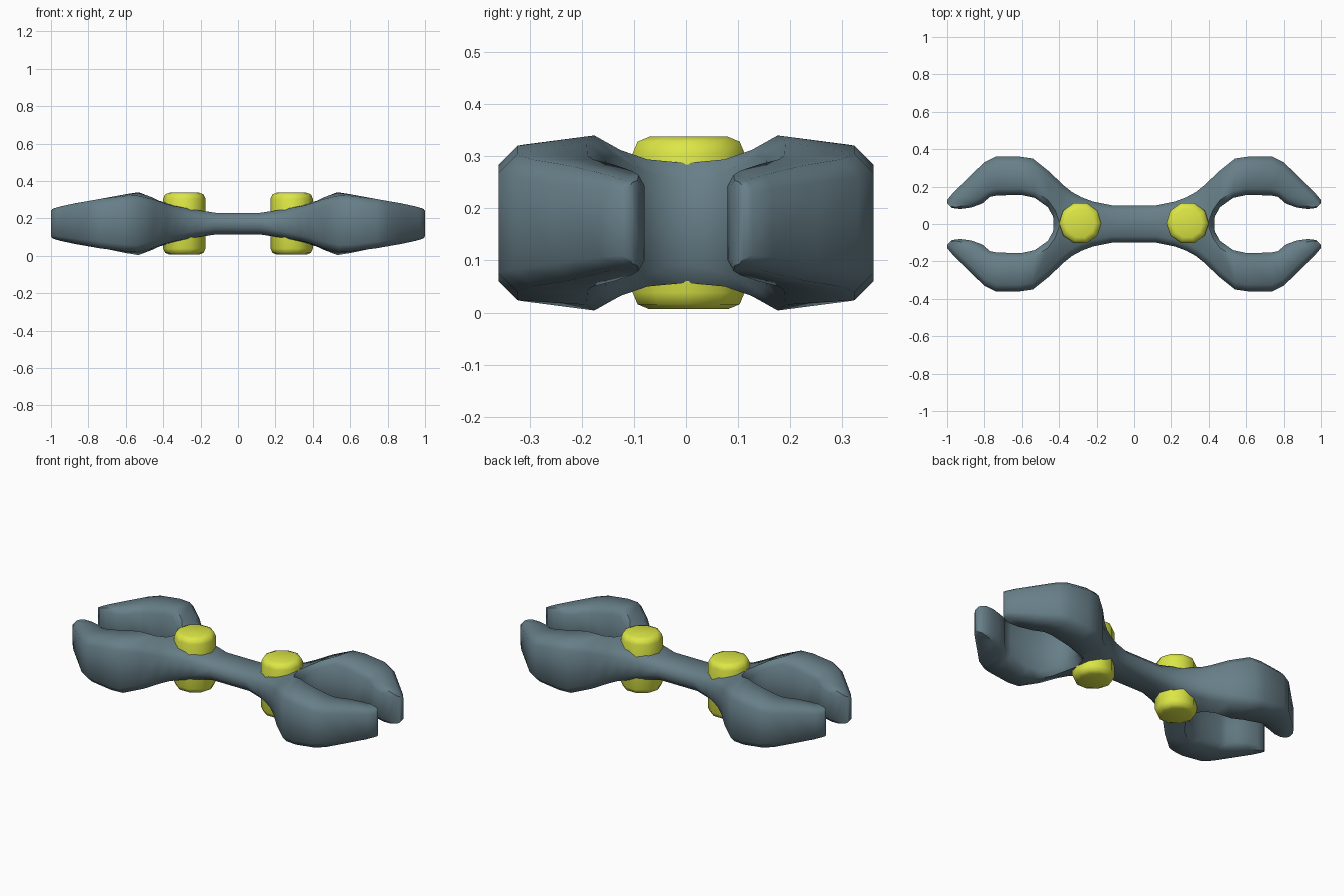
import bpy, bmesh, math
from mathutils import Vector

if "Cube" in bpy.data.objects:
    bpy.data.objects.remove(bpy.data.objects["Cube"])

MID = 0.172  # height of the middle plane


def finish(bm, name, material, angle):
    mesh = bpy.data.meshes.new(name)
    bm.to_mesh(mesh)
    bm.free()
    obj = bpy.data.objects.new(name, mesh)
    bpy.context.collection.objects.link(obj)
    mesh.materials.append(material)
    bpy.ops.object.select_all(action='DESELECT')
    obj.select_set(True)
    bpy.context.view_layer.objects.active = obj
    bpy.ops.object.shade_smooth_by_angle(angle=math.radians(angle))
    return obj


def make_material(name, color):
    mat = bpy.data.materials.new(name)
    mat.diffuse_color = color
    mat.use_nodes = True
    mat.node_tree.nodes["Principled BSDF"].inputs["Base Color"].default_value = mat.diffuse_color
    return mat


slate = make_material("slate", (0.135, 0.21, 0.245, 1))
yellow = make_material("yellow", (0.72, 0.8, 0.06, 1))

# Sections of a quarter of the body:
# inner x, inner y, outer x, outer y, inner half height, outer half height, bevel
stations = [
    (0.00, 0.00, 0.00, 0.100, 0.058, 0.058, 0.035),
    (0.12, 0.00, 0.12, 0.100, 0.058, 0.058, 0.035),
    (0.25, 0.00, 0.22, 0.120, 0.078, 0.074, 0.035),
    (0.34, 0.00, 0.28, 0.143, 0.100, 0.086, 0.035),
    (0.43, 0.00, 0.33, 0.170, 0.115, 0.095, 0.035),
    (0.432, 0.04, 0.38, 0.210, 0.122, 0.108, 0.036),
    (0.46, 0.09, 0.45, 0.278, 0.140, 0.130, 0.036),
    (0.53, 0.14, 0.54, 0.350, 0.168, 0.150, 0.036),
    (0.60, 0.155, 0.61, 0.360, 0.157, 0.148, 0.036),
    (0.73, 0.153, 0.74, 0.360, 0.130, 0.132, 0.036),
    (0.77, 0.145, 0.80, 0.330, 0.122, 0.122, 0.034),
    (0.81, 0.110, 0.88, 0.252, 0.112, 0.110, 0.032),
    (0.87, 0.088, 0.97, 0.165, 0.100, 0.092, 0.026),
    (0.93, 0.080, 1.00, 0.128, 0.092, 0.082, 0.020),
    (0.975, 0.086, 1.00, 0.110, 0.082, 0.078, 0.010),
]
CROTCH = 4  # first section with an inner wall


def ring(st):
    ix, iy, ox, oy, hi, ho, b = st
    a, c = Vector((ix, iy)), Vector((ox, oy))
    d = (c - a).normalized() * b
    a2, c2 = a + d, c - d
    if iy == 0:
        a2 = Vector((ix - b if ix == stations[CROTCH][0] else ix, 0))
    half = [(a, hi - b), (a2, hi), (c2, ho), (c, ho - b)]
    return [(p.x, p.y, z) for p, z in half] + [(p.x, p.y, -z) for p, z in reversed(half)]


# Body: double-ended claw bar, one quarter repeated in four directions
bm = bmesh.new()
for sx in (1, -1):
    for sy in (1, -1):
        rings = [[bm.verts.new((x * sx, y * sy, z + MID)) for x, y, z in ring(s)] for s in stations]
        for k in range(len(rings) - 1):
            r, q = rings[k], rings[k + 1]
            for j in range(8):
                if k < CROTCH and j in (0, 6, 7):
                    continue
                n = (j + 1) % 8
                bm.faces.new((r[j], r[n], q[n], q[j]))
        bm.faces.new(rings[-1])
loose = [v for v in bm.verts if not v.link_faces]
bmesh.ops.delete(bm, geom=loose, context='VERTS')
bmesh.ops.remove_doubles(bm, verts=bm.verts, dist=0.0005)
bmesh.ops.recalc_face_normals(bm, faces=bm.faces)
finish(bm, "claw_bar", slate, 55)

# Studs: ten-sided bevelled cylinders through the bar
for side, name in ((-1, "left_stud"), (1, "right_stud")):
    bm = bmesh.new()
    bmesh.ops.create_cone(bm, cap_ends=True, segments=10, radius1=0.113, radius2=0.113, depth=0.331)
    turn = 0 if any(abs(v.co.y) < 1e-4 for v in bm.verts) else math.radians(18)
    for v in bm.verts:
        c, s = math.cos(turn), math.sin(turn)
        x, y = v.co.x, v.co.y
        v.co.x, v.co.y = x * c - y * s, x * s + y * c
    rims = [e for e in bm.edges if any(len(f.verts) > 4 for f in e.link_faces)]
    bmesh.ops.bevel(bm, geom=rims, offset=0.032, segments=2, profile=0.5, affect='EDGES')
    obj = finish(bm, name, yellow, 50)
    obj.location = (side * 0.287, 0.005, MID)
